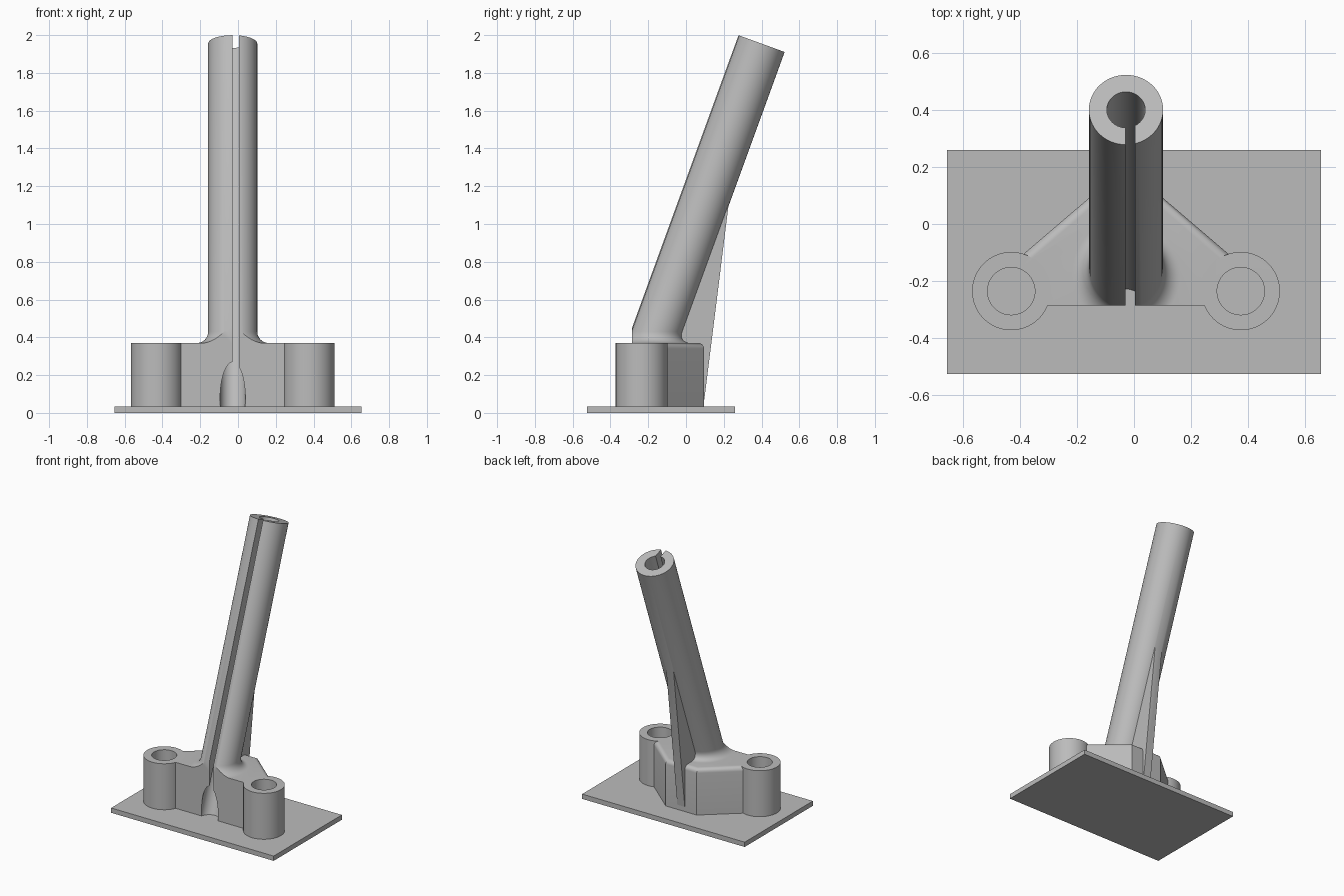
import bpy, bmesh, math
from mathutils import Vector

if "Cube" in bpy.data.objects:
    bpy.data.objects.remove(bpy.data.objects["Cube"], do_unlink=True)

CX = -0.028               # symmetry plane of the bracket
FRONT = -0.285            # flat front of the block
FLOOR, TOP = 0.035, 0.37  # block bottom and top
TILT = math.radians(20)
R, BORE, FILLET = 0.13, 0.067, 0.06
AXIS = Vector((0, math.sin(TILT), math.cos(TILT)))
ACROSS = Vector((0, math.cos(TILT), -math.sin(TILT)))
TUBE_TOP = Vector((CX, 0.40, 1.955))

grey = bpy.data.materials.new("light grey")
grey.use_nodes = True
grey.diffuse_color = (0.5, 0.5, 0.5, 1)
grey.node_tree.nodes["Principled BSDF"].inputs["Base Color"].default_value = (0.5, 0.5, 0.5, 1)


def finish(name, bm):
    bmesh.ops.recalc_face_normals(bm, faces=bm.faces)
    mesh = bpy.data.meshes.new(name)
    bm.to_mesh(mesh)
    bm.free()
    mesh.materials.append(grey)
    obj = bpy.data.objects.new(name, mesh)
    bpy.context.collection.objects.link(obj)
    return obj


def prism(bm, points, offset):
    """Extrude a flat outline by an offset."""
    face = bm.faces.new([bm.verts.new(p) for p in points])
    ext = bmesh.ops.extrude_face_region(bm, geom=[face])
    moved = [g for g in ext["geom"] if isinstance(g, bmesh.types.BMVert)]
    bmesh.ops.translate(bm, verts=moved, vec=offset)


def loft(bm, rings):
    """Skin a stack of rings and cap both ends."""
    loops = [[bm.verts.new(p) for p in ring] for ring in rings]
    for a, b in zip(loops, loops[1:]):
        for i in range(len(a)):
            j = (i + 1) % len(a)
            bm.faces.new((a[i], a[j], b[j], b[i]))
    bm.faces.new(loops[0])
    bm.faces.new(loops[-1])


def ring(centre, rx, side, count=72):
    """Ellipse with x radius rx and a second half-axis vector."""
    steps = [math.tau * i / count for i in range(count)]
    return [centre + Vector((rx * math.cos(t), 0, 0)) + side * math.sin(t) for t in steps]


def cylinder(name, x, y, radius, z0, z1):
    bm = bmesh.new()
    loft(bm, [ring(Vector((x, y, z)), radius, Vector((0, radius, 0)), 64) for z in (z0, z1)])
    return finish(name, bm)


def combine(target, other, operation):
    mod = target.modifiers.new(operation.lower(), "BOOLEAN")
    mod.object, mod.operation, mod.solver = other, operation, "EXACT"
    bpy.context.view_layer.objects.active = target
    bpy.ops.object.modifier_apply(modifier=mod.name)
    bpy.data.objects.remove(other, do_unlink=True)


# base plate
bm = bmesh.new()
prism(bm, [(-0.655, -0.525, 0), (0.655, -0.525, 0), (0.655, 0.26, 0), (-0.655, 0.26, 0)],
      Vector((0, 0, FLOOR)))
finish("base_plate", bm)

# block with rounded top edges at the back
half = [(0.40, FRONT), (0.40, -0.14), (0.125, 0.095)]
outline = half + [(-x, y) for x, y in reversed(half)]
bm = bmesh.new()
prism(bm, [(CX + x, y, FLOOR) for x, y in outline], Vector((0, 0, TOP - FLOOR)))
rounded = [e for e in bm.edges
           if all(v.co.z > TOP - 0.01 and v.co.y > -0.2 for v in e.verts)]
bmesh.ops.bevel(bm, geom=rounded, offset=0.03, segments=6, profile=0.5, affect="EDGES")
body = finish("bracket_body", bm)

# leaning tube, flared into the block and trimmed flat at the front
rings = []
for i in range(-1, 9):
    a = math.radians(90) * max(i, 0) / 8
    flare = FILLET * (1 - math.sin(a))
    z = TOP + FILLET * (1 - math.cos(a)) if i >= 0 else 0.30
    centre = TUBE_TOP + AXIS * ((z - TUBE_TOP.z) / AXIS.z)
    rings.append(ring(centre, R + flare, Vector((0, R / math.cos(TILT) + flare, 0))))
rings.append(ring(TUBE_TOP, R, ACROSS * R))
bm = bmesh.new()
loft(bm, rings)
cut = bmesh.ops.bisect_plane(bm, geom=bm.verts[:] + bm.edges[:] + bm.faces[:],
                             plane_co=(0, FRONT, 0), plane_no=(0, -1, 0), clear_outer=True)
bmesh.ops.holes_fill(bm, edges=[e for e in bm.edges if e.is_boundary], sides=0)
combine(body, finish("tube", bm), "UNION")

# rear rib
bm = bmesh.new()
rib = [(0.229, 1.13), (0.097, 0.07), (0.0, 0.07), (-0.05, 0.35), (0.12, 1.08)]
prism(bm, [(CX - 0.03, y, z) for y, z in rib], Vector((0.06, 0, 0)))
combine(body, finish("rib", bm), "UNION")

# screw bosses and their holes
for side in (-1, 1):
    x = CX + side * 0.402
    combine(body, cylinder("boss", x, -0.235, 0.137, FLOOR, TOP), "UNION")
    combine(body, cylinder("hole", x, -0.235, 0.083, FLOOR - 0.1, TOP + 0.1), "DIFFERENCE")

# bore along the tube
start, end = TUBE_TOP - AXIS * 2.3, TUBE_TOP + AXIS * 0.2
bm = bmesh.new()
loft(bm, [ring(p, BORE, ACROSS * BORE, 64) for p in (start, end)])
combine(body, finish("bore", bm), "DIFFERENCE")

# slot from the bore out through the front
left = Vector((-0.002, 0, 0))
bm = bmesh.new()
prism(bm, [start + left, end + left, end + left - ACROSS * 0.3, start + left - ACROSS * 0.3],
      Vector((0.034, 0, 0)))
combine(body, finish("slot", bm), "DIFFERENCE")

bpy.ops.object.select_all(action="DESELECT")
body.select_set(True)
bpy.context.view_layer.objects.active = body
bpy.ops.object.shade_smooth_by_angle(angle=math.radians(30))
